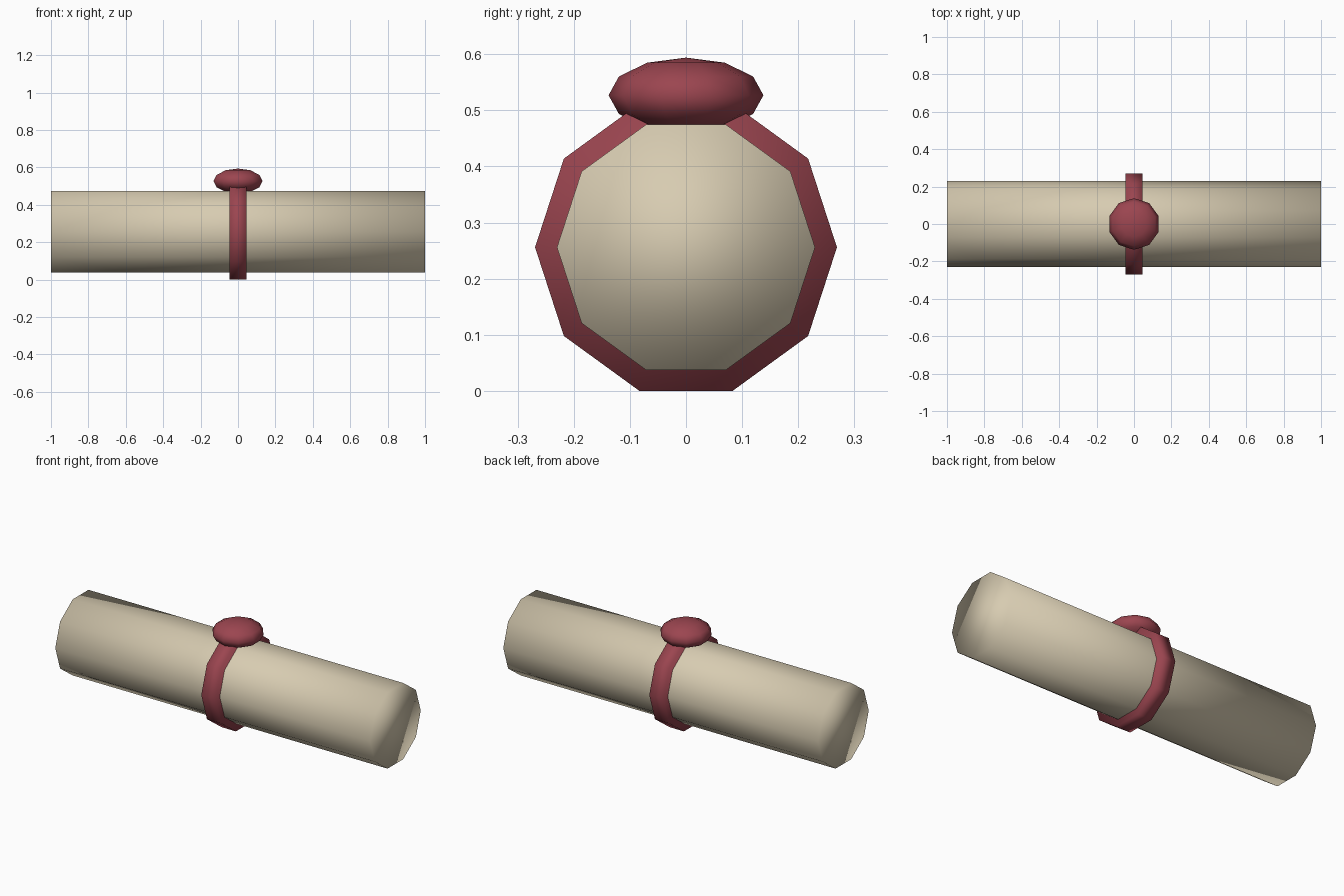
import bpy, math

if "Cube" in bpy.data.objects:
    bpy.data.objects.remove(bpy.data.objects["Cube"])

SIDES = 10
AXIS_Z = 0.256


def material(name, color):
    mat = bpy.data.materials.new(name)
    mat.diffuse_color = (*color, 1)
    mat.use_nodes = True
    mat.node_tree.nodes["Principled BSDF"].inputs["Base Color"].default_value = mat.diffuse_color
    return mat


def finish(name, mat):
    obj = bpy.context.object
    obj.name = name
    obj.data.materials.append(mat)
    bpy.ops.object.transform_apply(location=False, rotation=True, scale=True)
    bpy.ops.object.shade_smooth()
    return obj


def roll(name, radius, length, mat):
    # ten-sided cylinder lying along x, corners pointing to +y and -y
    bpy.ops.mesh.primitive_cylinder_add(vertices=SIDES, radius=radius, depth=length,
                                        location=(0, 0, AXIS_Z),
                                        rotation=(0, math.pi / 2, 0))
    return finish(name, mat)


parchment = material("parchment", (0.68, 0.60, 0.44))
wax = material("red_wax", (0.33, 0.06, 0.08))

# rolled paper and the ribbon around its middle
roll("rolled_paper", 0.23, 2.0, parchment)
roll("ribbon_band", 0.269, 0.09, wax)

# flattened wax seal on top, corners pointing to +y and -y
bpy.ops.mesh.primitive_uv_sphere_add(segments=SIDES, ring_count=6, radius=1,
                                     location=(0, 0, 0.527))
seal = bpy.context.object
seal.scale = (0.138, 0.138, 0.067)
first = max(seal.data.vertices, key=lambda v: v.co.x ** 2 + v.co.y ** 2).co
seal.rotation_euler.z = math.pi / 2 - math.atan2(first.y, first.x)
finish("wax_seal", wax)
